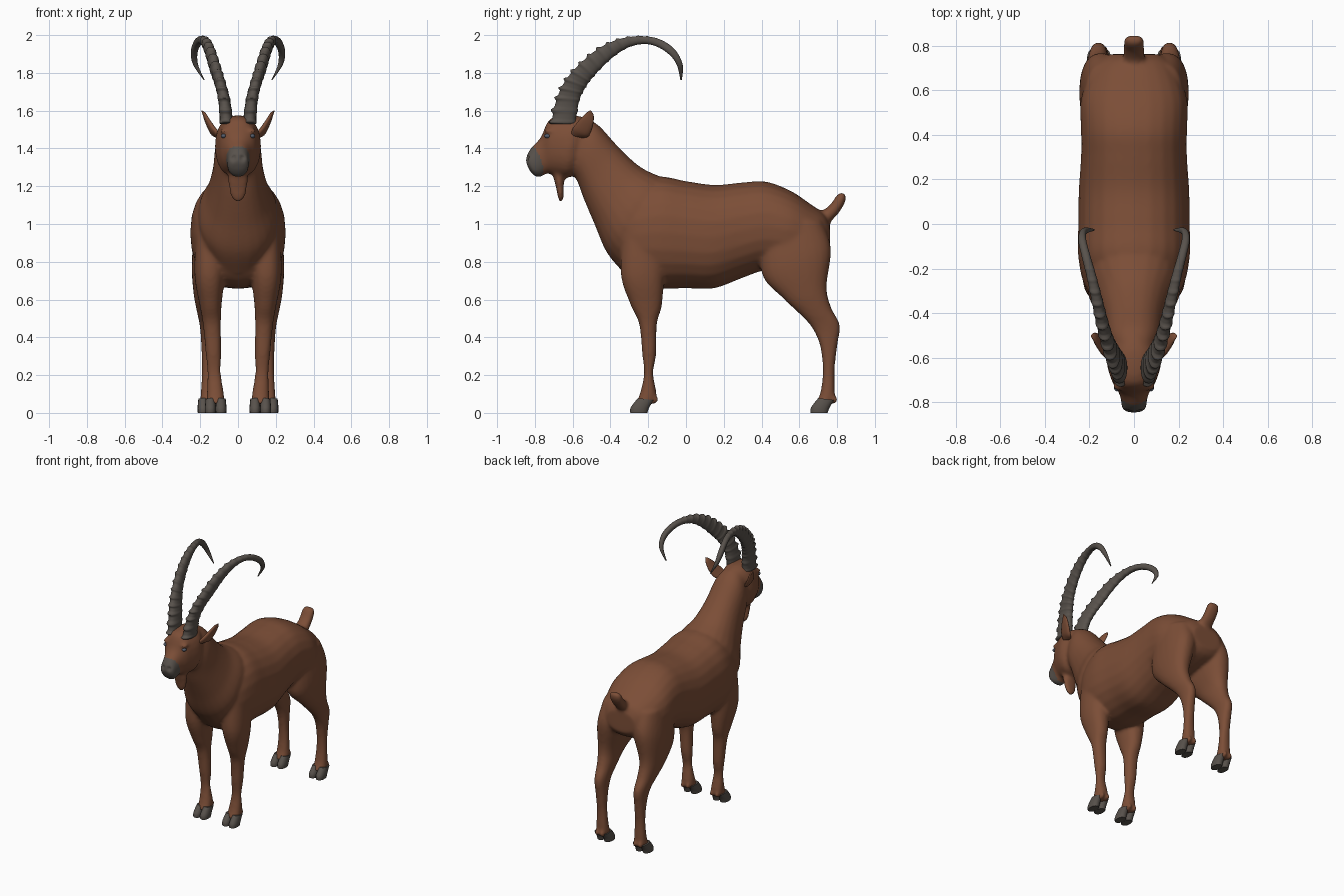
import bpy, bmesh, math
from mathutils import Vector, Matrix


def material(name, rgb):
    m = bpy.data.materials.new(name)
    m.diffuse_color = (*rgb, 1)
    return m


BROWN = material("brown_coat", (0.2, 0.076, 0.038))
GREY = material("horn_grey", (0.098, 0.084, 0.072))
EYE = material("eye_blue_grey", (0.09, 0.11, 0.15))


def spline(rows, sub):
    """Catmull-Rom through the section rows; yields (parameter, row)."""
    last = len(rows) - 1
    for i in range(last):
        p0, p1, p2, p3 = (rows[min(max(i + k, 0), last)] for k in (-1, 0, 1, 2))
        for s in range(sub):
            t = s / sub
            yield i + t, [0.5 * (2 * b + (c - a) * t + (2 * a - 5 * b + 4 * c - d) * t * t
                          + (3 * b - a - 3 * c + d) * t ** 3) for a, b, c, d in zip(p0, p1, p2, p3)]
    yield last, rows[-1]


def loft(bm, rows, side=1, sub=5, seg=24, power=0.88, ridge=None):
    """Rows: side-view outline point A (y, z), opposite point B (y, z), centre x, half width."""
    rings = []
    for t, (ay, az, by, bz, x, w) in spline(rows, sub):
        mid, half = Vector((x, (ay + by) / 2, (az + bz) / 2)), Vector((0, (ay - by) / 2, (az - bz) / 2))
        ring = []
        for k in range(seg):
            c, s = math.cos(2 * math.pi * k / seg), math.sin(2 * math.pi * k / seg)
            grow = ridge(t, c) if ridge else 1
            c, s = (math.copysign(abs(v) ** power, v) * grow for v in (c, s))
            p = mid + half * c + Vector((w * s, 0, 0))
            ring.append(bm.verts.new((p.x * side, p.y, p.z)))
        rings.append(ring)
    faces = [bm.faces.new(rings[0]), bm.faces.new(rings[-1])]
    for r, q in zip(rings, rings[1:]):
        for k in range(seg):
            faces.append(bm.faces.new((r[k], r[(k + 1) % seg], q[(k + 1) % seg], q[k])))
    bmesh.ops.recalc_face_normals(bm, faces=faces)


def finish(bm, name, *mats, angle=50):
    me = bpy.data.meshes.new(name)
    bm.to_mesh(me)
    bm.free()
    for m in mats:
        me.materials.append(m)
    ob = bpy.data.objects.new(name, me)
    bpy.context.collection.objects.link(ob)
    bpy.ops.object.select_all(action='DESELECT')
    ob.select_set(True)
    bpy.context.view_layer.objects.active = ob
    bpy.ops.object.shade_smooth_by_angle(angle=math.radians(angle))
    return ob


def ball(bm, centre, scale):
    bmesh.ops.create_uvsphere(bm, u_segments=20, v_segments=12, radius=1,
                              matrix=Matrix.Translation(centre) @ Matrix.Diagonal((*scale, 1)))


# Section tables read from the side and front outlines
TORSO = [(-.385, 1.05, -.385, .84, 0, .12), (-.29, 1.18, -.29, .70, 0, .215), (-.15, 1.25, -.15, .66, 0, .25),
         (0, 1.227, 0, .66, 0, .25), (.15, 1.207, .15, .66, 0, .248), (.30, 1.22, .30, .715, 0, .238),
         (.42, 1.225, .42, .755, 0, .238), (.55, 1.178, .55, .755, 0, .24), (.66, 1.105, .66, .78, 0, .205),
         (.73, 1.055, .73, .81, 0, .16), (.762, 1.0, .762, .85, 0, .11)]
NECK = [(0, 1.2, -.33, .74, 0, .19), (-.14, 1.253, -.42, .85, 0, .21), (-.245, 1.305, -.485, 1.0, 0, .165),
        (-.35, 1.40, -.54, 1.13, 0, .135), (-.46, 1.52, -.58, 1.235, 0, .122), (-.53, 1.56, -.62, 1.28, 0, .10)]
HEAD = [(-.50, 1.55, -.56, 1.27, 0, .08), (-.59, 1.575, -.63, 1.245, 0, .122), (-.715, 1.56, -.70, 1.26, 0, .098),
        (-.768, 1.46, -.735, 1.268, 0, .07), (-.815, 1.41, -.768, 1.25, 0, .058),
        (-.84, 1.37, -.80, 1.252, 0, .056), (-.85, 1.335, -.83, 1.285, 0, .034)]
TAIL = [(.66, 1.10, .74, .97, 0, .06), (.715, 1.07, .765, 1.01, 0, .05), (.765, 1.105, .81, 1.06, 0, .047),
        (.80, 1.155, .842, 1.115, 0, .046), (.825, 1.168, .848, 1.155, 0, .03)]
BEARD = [(-.715, 1.31, -.64, 1.31, 0, .05), (-.70, 1.24, -.645, 1.24, 0, .052), (-.685, 1.18, -.648, 1.18, 0, .048),
         (-.678, 1.14, -.648, 1.14, 0, .036), (-.67, 1.118, -.655, 1.118, 0, .014)]
FRONT_LEG = [(-.34, .95, -.10, .95, .14, .085), (-.345, .73, -.115, .72, .15, .08), (-.295, .575, -.128, .565, .145, .058),
             (-.248, .47, -.154, .47, .138, .048), (-.232, .31, -.158, .31, .13, .041),
             (-.222, .21, -.174, .21, .126, .036), (-.242, .11, -.156, .10, .12, .045), (-.265, .05, -.175, .045, .118, .048)]
HIND_LEG = [(.40, 1.0, .72, 1.02, .12, .10), (.40, .74, .768, .87, .145, .10), (.51, .61, .745, .67, .168, .068),
            (.60, .525, .768, .56, .165, .054), (.665, .453, .815, .465, .16, .042), (.708, .36, .802, .36, .157, .038),
            (.724, .23, .787, .23, .155, .036), (.712, .11, .788, .10, .154, .044), (.685, .05, .775, .045, .155, .047)]
EAR = [(-.61, 1.47, -.55, 1.455, .095, .02), (-.60, 1.505, -.515, 1.465, .125, .02),
       (-.565, 1.55, -.494, 1.515, .155, .015), (-.525, 1.59, -.488, 1.57, .178, .009), (-.506, 1.602, -.50, 1.597, .192, .002)]
HORN = [(-.72, 1.53, -.585, 1.53, .06, .036), (-.69, 1.66, -.565, 1.65, .073, .032), (-.64, 1.765, -.53, 1.725, .095, .03),
        (-.56, 1.855, -.485, 1.785, .12, .029), (-.46, 1.935, -.405, 1.867, .145, .027),
        (-.35, 1.982, -.315, 1.93, .168, .025), (-.235, 1.995, -.225, 1.953, .192, .022),
        (-.14, 1.978, -.15, 1.937, .215, .02), (-.06, 1.925, -.085, 1.893, .232, .018),
        (-.018, 1.845, -.048, 1.84, .224, .013), (-.022, 1.762, -.03, 1.764, .18, .003)]
TOE = [(-.295, 0, -.205, 0, 0, .028), (-.292, .03, -.195, .028, 0, .029), (-.255, .078, -.17, .068, 0, .025)]

# Coat: torso, neck, head, tail, beard and legs fused into one skin
bm = bmesh.new()
for part in (TORSO, NECK, HEAD, TAIL, BEARD):
    loft(bm, part)
for side in (1, -1):
    loft(bm, FRONT_LEG, side)
    loft(bm, HIND_LEG, side)
    ball(bm, (side * .072, -.722, 1.492), (.024, .03, .014))  # brow
    for y, x in ((-.163, .118), (.785, .155)):  # dewclaws
        for dx in (-.022, .022):
            ball(bm, (side * (x + dx), y, .07), (.016, .018, .022))
body = finish(bm, "body", BROWN, GREY)
mod = body.modifiers.new("fuse", 'REMESH')
mod.mode, mod.voxel_size = 'VOXEL', 0.01
mod = body.modifiers.new("soften", 'SMOOTH')
mod.factor, mod.iterations = 0.5, 12
for m in list(body.modifiers):
    bpy.ops.object.modifier_apply(modifier=m.name)
mesh = body.data
if len(mesh.materials) < 2:
    mesh.materials.clear()
    mesh.materials.append(BROWN)
    mesh.materials.append(GREY)

# Nostril dents, then the grey muzzle by distance from the nose
for v in mesh.vertices:
    for side in (1, -1):
        d = (v.co - Vector((side * .024, -.842, 1.35))).length
        if d < .02:
            v.co.y += .014 * (1 - d / .02)
nose = Vector((0, -.84, 1.318))
for f in mesh.polygons:
    f.use_smooth = True
    f.material_index = int((f.center - nose).length < .1)


def ridges(t, c):
    """Knobbly rings on the outer curve, fading towards the tip."""
    fade = max(0, min(1, (7 - t) / 2))
    bump = max(0, math.sin(2 * math.pi * 2.1 * t)) ** 1.5
    return 1 + fade * (bump - .3) * (.07 + .2 * max(0, c))


# Paired parts
for side, word in ((1, "left"), (-1, "right")):
    bm = bmesh.new()
    loft(bm, HORN, side, sub=16, seg=20, ridge=ridges)
    finish(bm, word + "_horn", GREY, angle=80)

    bm = bmesh.new()
    loft(bm, EAR, side, seg=16)
    finish(bm, word + "_ear", BROWN, angle=80)

    bm = bmesh.new()
    ball(bm, (side * .076, -.733, 1.466), (.014, .018, .012))
    finish(bm, word + "_eye", EYE)

    for place, dy, x in (("front", 0, .118), ("hind", .955, .157)):
        bm = bmesh.new()
        for dx in (-.028, .028):
            loft(bm, [(a + dy, az, b + dy, bz, x + dx, w) for a, az, b, bz, _, w in TOE], side, sub=4, seg=16)
        finish(bm, f"{word}_{place}_hoof", GREY)
